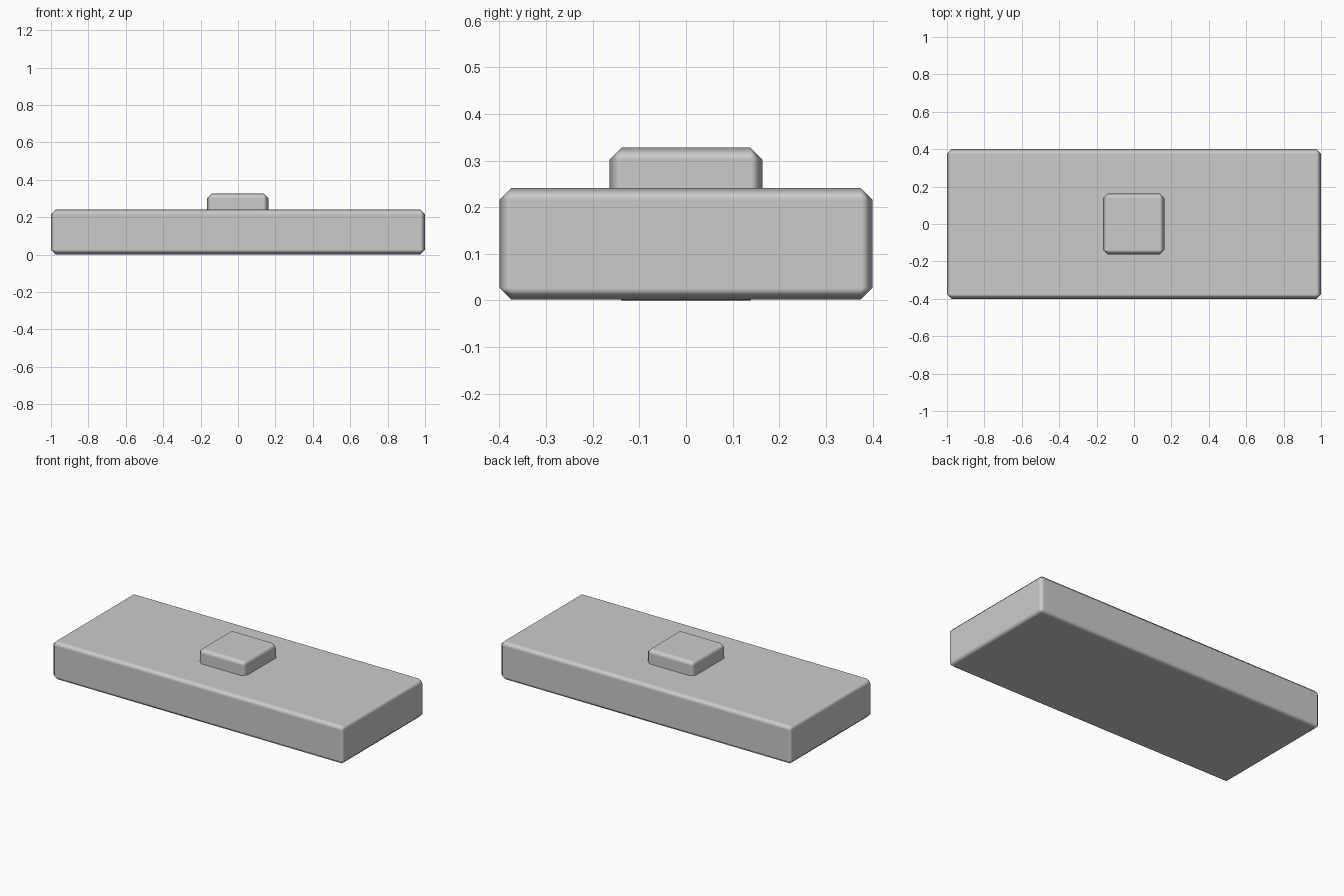
import bpy

if "Cube" in bpy.data.objects:
    bpy.data.objects.remove(bpy.data.objects["Cube"])


def chamfered_box(name, lo, hi, width):
    """Box between two corners with a single smooth-shaded chamfer."""
    size = [b - a for a, b in zip(lo, hi)]
    centre = [(a + b) / 2 for a, b in zip(lo, hi)]
    bpy.ops.mesh.primitive_cube_add(size=1, location=centre)
    ob = bpy.context.object
    ob.name = name
    ob.scale = size
    bpy.ops.object.transform_apply(location=False, rotation=False, scale=True)
    bpy.ops.object.shade_smooth()
    bevel = ob.modifiers.new("Chamfer", 'BEVEL')
    bevel.width = width
    bevel.segments = 1
    bevel.harden_normals = True
    return ob


# Long flat slab
chamfered_box("base_slab", (-1, -0.4, 0.002), (1, 0.4, 0.241), 0.025)

# Raised button, running through the slab to just below its underside
chamfered_box("button", (-0.165, -0.164, 0), (0.162, 0.164, 0.328), 0.026)
